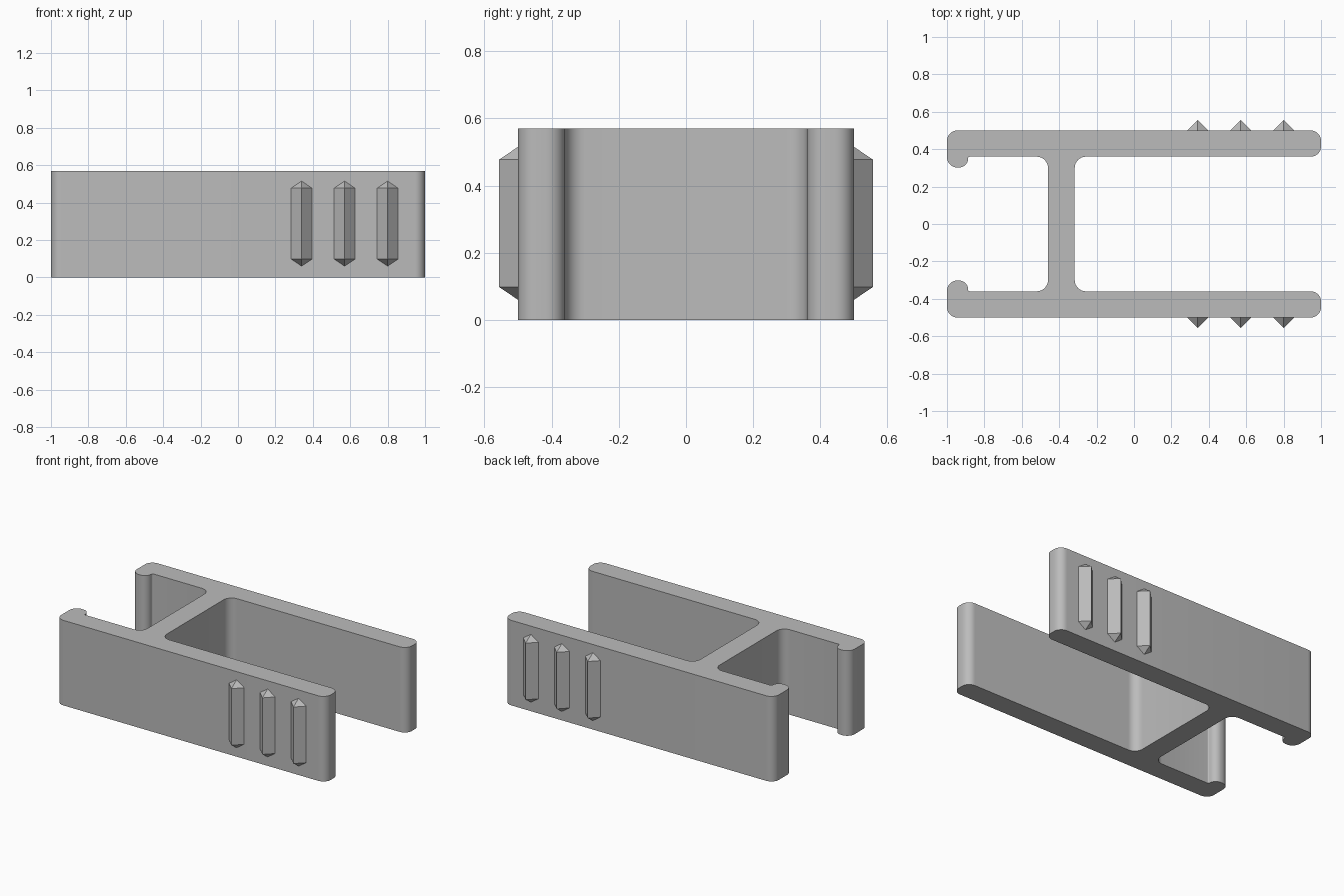
import bpy
import bmesh
from math import cos, sin, pi
from mathutils import Vector

cube = bpy.data.objects.get("Cube")
if cube:
    bpy.data.objects.remove(cube, do_unlink=True)

HEIGHT = 0.57
ARC_STEPS = 8

grey = bpy.data.materials.new("plain grey")
grey.use_nodes = True
colour = (0.5, 0.5, 0.5, 1)
grey.diffuse_color = colour
grey.node_tree.nodes["Principled BSDF"].inputs["Base Color"].default_value = colour


def rounded(corners):
    """Replace each (x, y, radius) right-angle corner with an arc."""
    points = []
    for i, (x, y, r) in enumerate(corners):
        corner = Vector((x, y))
        back = (Vector(corners[i - 1][:2]) - corner).normalized()
        ahead = (Vector(corners[(i + 1) % len(corners)][:2]) - corner).normalized()
        centre = corner + (back + ahead) * r
        for k in range(ARC_STEPS + 1):
            a = pi / 2 * k / ARC_STEPS
            points.append(centre - ahead * r * cos(a) - back * r * sin(a))
    return points


def add_object(name, bm):
    bmesh.ops.recalc_face_normals(bm, faces=bm.faces)
    mesh = bpy.data.meshes.new(name)
    bm.to_mesh(mesh)
    bm.free()
    mesh.materials.append(grey)
    obj = bpy.data.objects.new(name, mesh)
    bpy.context.collection.objects.link(obj)
    return obj


# Clip body: two walls with hooked ends, joined by a filleted web
half = [
    (-0.317, 0.36, 0.06), (1, 0.36, 0.055), (1, 0.5, 0.055), (-1, 0.5, 0.055),
    (-1, 0.302, 0.055), (-0.887, 0.302, 0.048), (-0.887, 0.36, 0.009),
    (-0.46, 0.36, 0.06),
]
outline = half + [(x, -y, r) for x, y, r in reversed(half)]
bm = bmesh.new()
base = bm.faces.new([bm.verts.new((p.x, p.y, 0)) for p in rounded(outline)])
top = bmesh.ops.extrude_face_region(bm, geom=[base], use_keep_orig=True)["geom"]
bmesh.ops.translate(bm, vec=(0, 0, HEIGHT),
                    verts=[v for v in top if isinstance(v, bmesh.types.BMVert)])
body = add_object("clip_body", bm)
bpy.context.view_layer.objects.active = body
body.select_set(True)
bpy.ops.object.shade_smooth_by_angle(angle=pi / 6)
body.select_set(False)


# Grip ribs: square bars set on edge with pointed ends, half sunk in the walls
def grip_rib(name, x, y):
    bm = bmesh.new()
    r = 0.056
    rings = [[bm.verts.new((x + r * cos(k * pi / 2), y + r * sin(k * pi / 2), z))
              for k in range(4)] for z in (0.098, 0.477)]
    tips = [bm.verts.new((x, y, z)) for z in (0.06, 0.515)]
    for k in range(4):
        n = (k + 1) % 4
        bm.faces.new((rings[0][k], rings[0][n], rings[1][n], rings[1][k]))
        for ring, tip in zip(rings, tips):
            bm.faces.new((ring[k], ring[n], tip))
    add_object(name, bm)


for side, y in (("front", -0.5), ("back", 0.5)):
    for i in range(3):
        grip_rib(f"{side}_grip_rib_{i + 1}", 0.34 + 0.23 * i, y)
